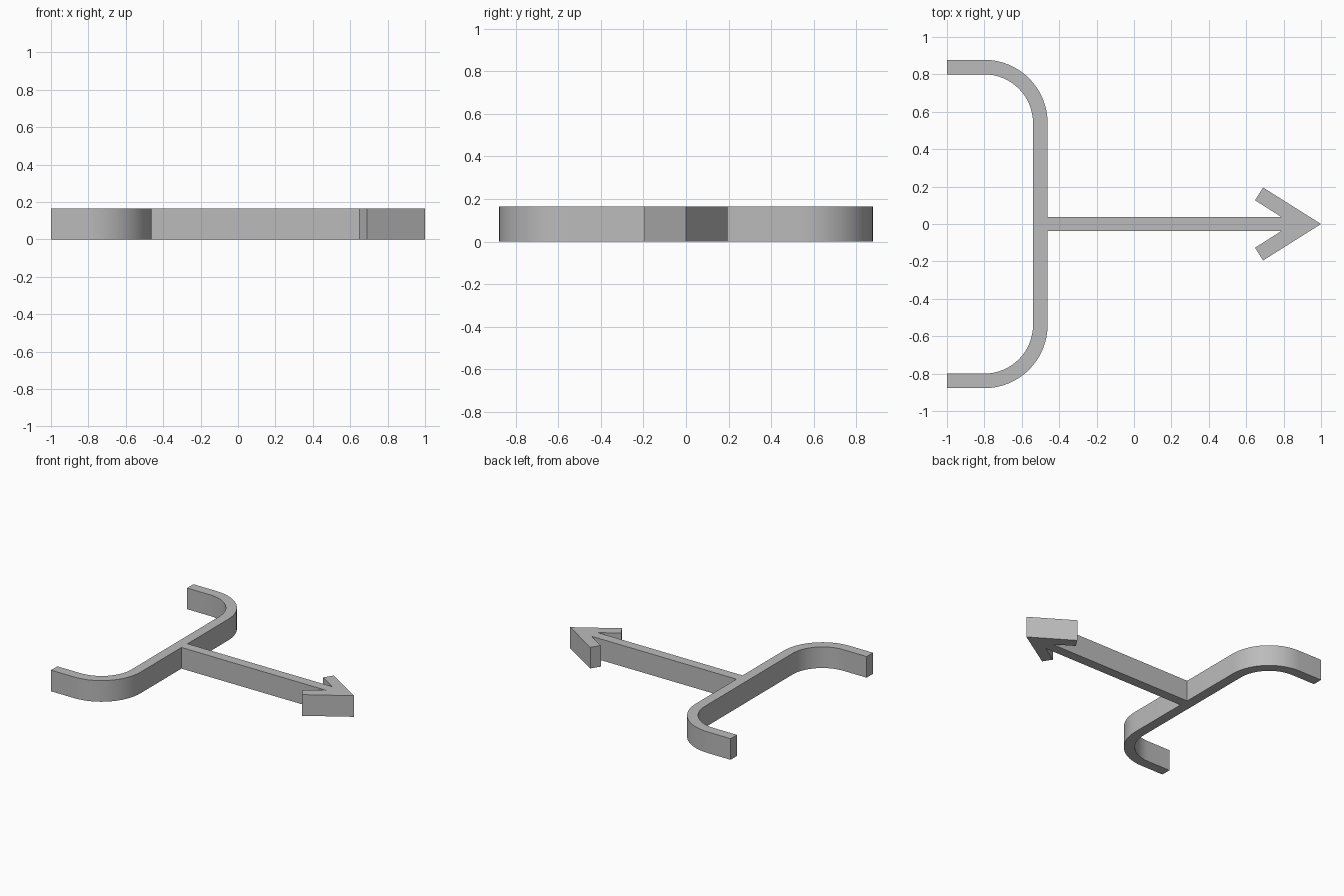
import bpy, bmesh
from math import sin, cos, radians

cube = bpy.data.objects.get("Cube")
if cube:
    bpy.data.objects.remove(cube, do_unlink=True)

HEIGHT = 0.165
BEND = (-0.8, 0.54)      # centre of the limb bend
OUTER, INNER = 0.338, 0.26
SHAFT = 0.038            # half width of the shaft
STEPS = 16

grey = bpy.data.materials.new("plain grey")
grey.use_nodes = True
grey.diffuse_color = (0.5, 0.5, 0.5, 1)
grey.node_tree.nodes["Principled BSDF"].inputs["Base Color"].default_value = (0.5, 0.5, 0.5, 1)


def bend(radius):
    """Quarter arc from the limb's straight bar round to its tip."""
    angles = [radians(90 * i / STEPS) for i in range(STEPS + 1)]
    return [(BEND[0] + radius * cos(a), BEND[1] + radius * sin(a)) for a in angles]


# Half outline from the arrow tip, along the shaft, to the limb's back face
arrowhead = [(1, 0), (0.69, 0.195), (0.647, 0.127), (0.787, SHAFT)]
shaft_root = [(BEND[0] + OUTER, SHAFT)]
limb_tip = [(-1, BEND[1] + OUTER), (-1, BEND[1] + INNER)]
half = arrowhead + shaft_root + bend(OUTER) + limb_tip + bend(INNER)[::-1]

# Mirror the half and extrude it into one solid
outline = half + [(x, -y) for x, y in half[:0:-1]]
bm = bmesh.new()
base = bm.faces.new([bm.verts.new((x, y, 0)) for x, y in outline])
top = bmesh.ops.extrude_face_region(bm, geom=[base], use_keep_orig=True)
for v in top["geom"]:
    if isinstance(v, bmesh.types.BMVert):
        v.co.z = HEIGHT
bmesh.ops.recalc_face_normals(bm, faces=bm.faces)
mesh = bpy.data.meshes.new("bow_and_arrow")
bm.to_mesh(mesh)
bm.free()
mesh.materials.append(grey)

body = bpy.data.objects.new("bow_and_arrow", mesh)
bpy.context.collection.objects.link(body)
bpy.ops.object.select_all(action="DESELECT")
body.select_set(True)
bpy.context.view_layer.objects.active = body
bpy.ops.object.shade_smooth_by_angle(angle=radians(30))
